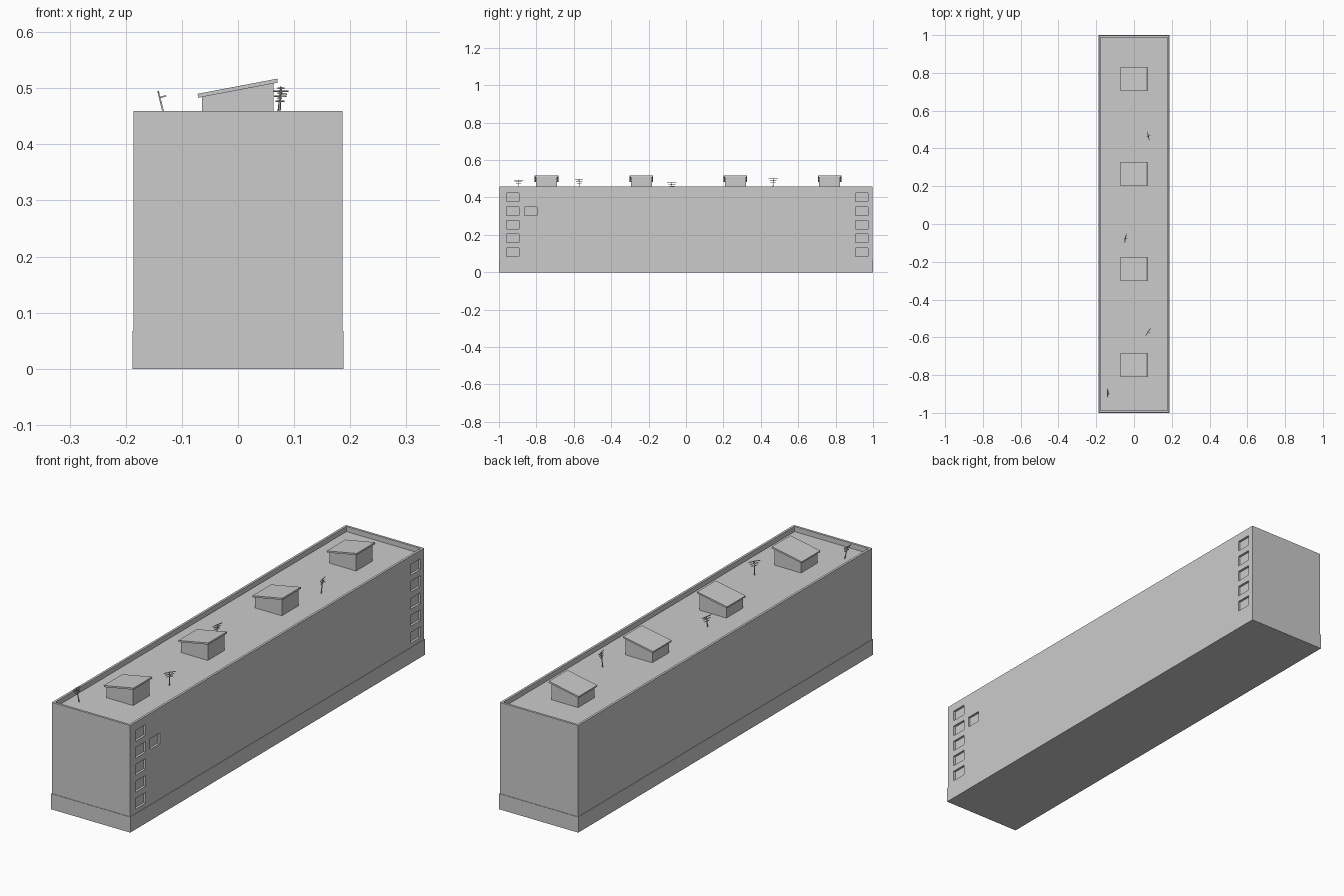
import bpy, bmesh, math
from mathutils import Matrix, Vector

if "Cube" in bpy.data.objects:
    bpy.data.objects.remove(bpy.data.objects["Cube"], do_unlink=True)

GREY = (0.6, 0.6, 0.6, 1)
concrete = bpy.data.materials.new("concrete_grey")
concrete.use_nodes = True
concrete.diffuse_color = GREY
concrete.node_tree.nodes["Principled BSDF"].inputs["Base Color"].default_value = GREY


def add_box(bm, size, centre, turn=Matrix()):
    mat = Matrix.Translation(centre) @ turn @ Matrix.Diagonal((*size, 1))
    return bmesh.ops.create_cube(bm, size=1, matrix=mat)["verts"]


def finish(bm, name):
    bmesh.ops.recalc_face_normals(bm, faces=bm.faces)
    mesh = bpy.data.meshes.new(name)
    bm.to_mesh(mesh)
    bm.free()
    mesh.materials.append(concrete)
    obj = bpy.data.objects.new(name, mesh)
    bpy.context.collection.objects.link(obj)
    return obj


WALL_X, WALL_Y, TOP, DECK = 0.186, 0.998, 0.459, 0.437

# Plinth
bm = bmesh.new()
add_box(bm, (0.376, 2, 0.067), (0, 0, 0.0335))
finish(bm, "plinth")

# Main block, with the roof sunk behind a parapet
bm = bmesh.new()
add_box(bm, (2 * WALL_X, 2 * WALL_Y, TOP - 0.02), (0, 0, (TOP + 0.02) / 2))
roof = max(bm.faces, key=lambda f: f.calc_center_median().z)
bmesh.ops.inset_region(bm, faces=[roof], thickness=0.014)
inner = bmesh.ops.extrude_discrete_faces(bm, faces=[roof])["faces"][0]
bmesh.ops.translate(bm, verts=inner.verts, vec=(0, 0, DECK - TOP))
block = finish(bm, "main_block")

# Window niches at both ends of one long side
bm = bmesh.new()
rows = [0.108 + 0.073 * i for i in range(5)]
niches = [(y, z) for y in (-0.926, 0.939) for z in rows] + [(-0.83, rows[3])]
for y, z in niches:
    add_box(bm, (0.02, 0.068, 0.046), (WALL_X, y, z))
cutter = finish(bm, "window_cutter")
cutter.hide_render = True
cutter.hide_viewport = True
cut = block.modifiers.new("windows", "BOOLEAN")
cut.operation = "DIFFERENCE"
cut.solver = "EXACT"
cut.object = cutter


# Roof huts: walls under a sloping slab
def prism(bm, profile, half_y):
    face = bm.faces.new([bm.verts.new((x, -half_y, z)) for x, z in profile])
    out = bmesh.ops.extrude_face_region(bm, geom=[face])["geom"]
    verts = [v for v in out if isinstance(v, bmesh.types.BMVert)]
    bmesh.ops.translate(bm, verts=verts, vec=(0, 2 * half_y, 0))


for i, y in enumerate((-0.746, -0.239, 0.264, 0.768), 1):
    bm = bmesh.new()
    prism(bm, [(-0.064, DECK), (0.063, DECK), (0.063, 0.509), (-0.064, 0.485)], 0.056)
    hut = finish(bm, f"hut_walls_{i}")
    bm = bmesh.new()
    prism(bm, [(-0.071, 0.483), (0.071, 0.510), (0.070, 0.517), (-0.072, 0.490)], 0.063)
    slab = finish(bm, f"hut_roof_{i}")
    hut.location.y = slab.location.y = y


# Aerials: leaning mast with stacked crossbars, widest at the top
def aerial(name, x, y, height, heading, lean):
    bm = bmesh.new()
    add_box(bm, (0.003, 0.003, height), (0, 0, height / 2))
    for k, width in enumerate((0.05, 0.038, 0.026)):
        z = height - 0.003 - 0.009 * k
        add_box(bm, (0.0025, width, 0.0025), (0, 0, z))
    add_box(bm, (0.012, 0.0025, 0.0025), (0.006, 0, height - 0.012))
    obj = finish(bm, name)
    obj.location = (x, y, DECK)
    obj.rotation_euler = (0, math.radians(lean), math.radians(heading))


aerial("aerial_1", -0.128, -0.895, 0.06, 0, -14)
aerial("aerial_2", 0.073, -0.57, 0.061, -32, 3)
aerial("aerial_3", -0.05, -0.075, 0.045, -10, 8)
aerial("aerial_4", 0.07, 0.465, 0.066, 12, 6)
